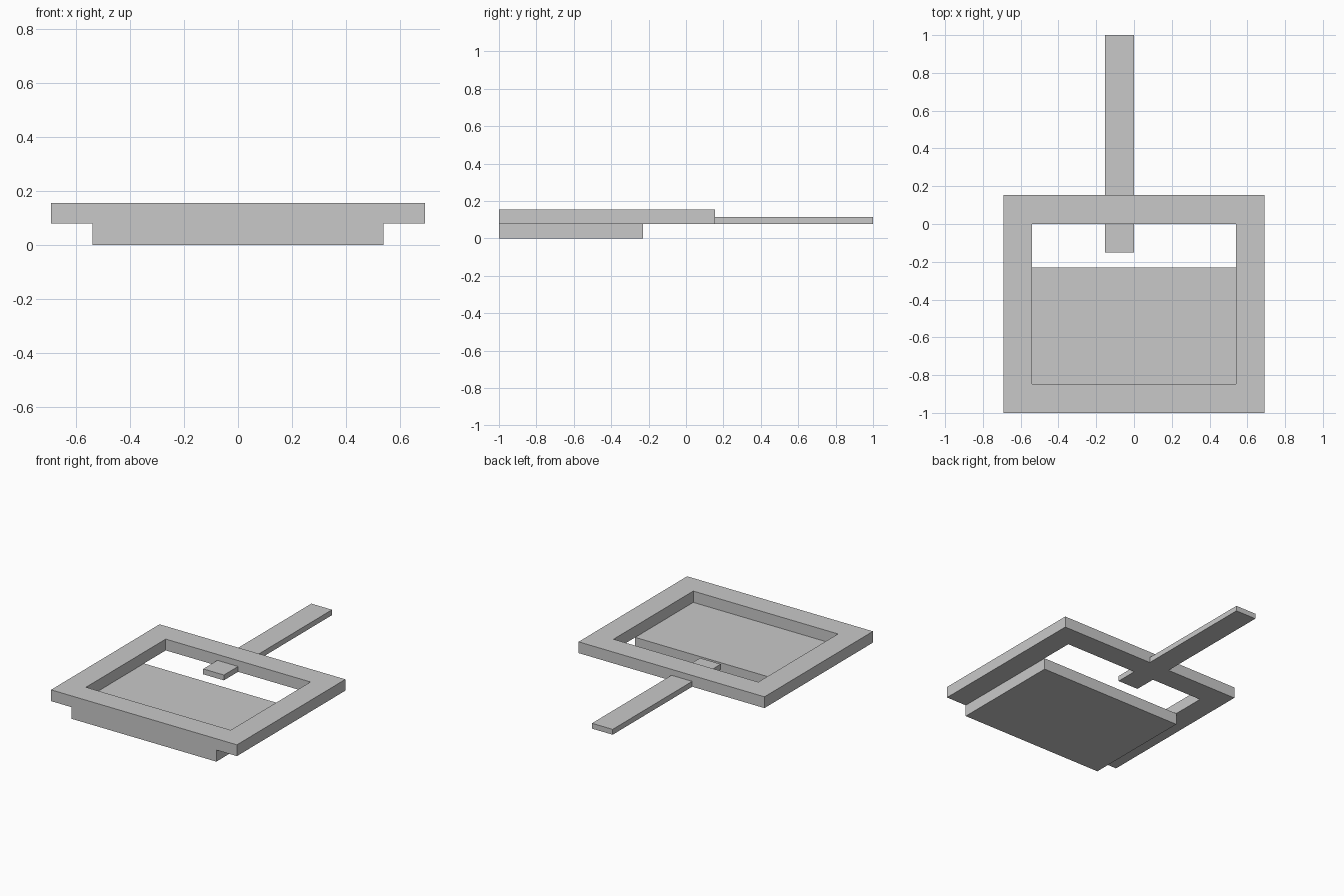
import bpy
import bmesh

cube = bpy.data.objects.get("Cube")
if cube:
    bpy.data.objects.remove(cube, do_unlink=True)

# Single flat grey
grey = bpy.data.materials.new("plain grey")
grey.use_nodes = True
colour = (0.584, 0.584, 0.584, 1)
grey.diffuse_color = colour
grey.node_tree.nodes["Principled BSDF"].inputs["Base Color"].default_value = colour


def slab(name, x, y, z, border=None):
    """Extrude a rectangle over the z range; a border width leaves an open frame."""
    bm = bmesh.new()
    corners = [(x[0], y[0]), (x[1], y[0]), (x[1], y[1]), (x[0], y[1])]
    face = bm.faces.new([bm.verts.new((a, b, z[0])) for a, b in corners])
    face.normal_update()
    if border:
        bmesh.ops.inset_region(bm, faces=[face], thickness=border,
                               use_boundary=True, use_even_offset=True)
        bmesh.ops.delete(bm, geom=[face], context='FACES_ONLY')
    top = bmesh.ops.extrude_face_region(bm, geom=bm.faces[:], use_keep_orig=True)
    verts = [g for g in top["geom"] if isinstance(g, bmesh.types.BMVert)]
    bmesh.ops.translate(bm, verts=verts, vec=(0, 0, z[1] - z[0]))
    bmesh.ops.recalc_face_normals(bm, faces=bm.faces[:])
    mesh = bpy.data.meshes.new(name)
    bm.to_mesh(mesh)
    bm.free()
    mesh.materials.append(grey)
    obj = bpy.data.objects.new(name, mesh)
    bpy.context.collection.objects.link(obj)


# Square frame resting on a lower plate, with a bar passing under its back rail
slab("frame", (-0.692, 0.692), (-1, 0.154), (0.078, 0.154), border=0.153)
slab("base_plate", (-0.539, 0.539), (-1, -0.23), (0, 0.078))
slab("back_bar", (-0.154, 0), (-0.15, 1), (0.078, 0.114))
